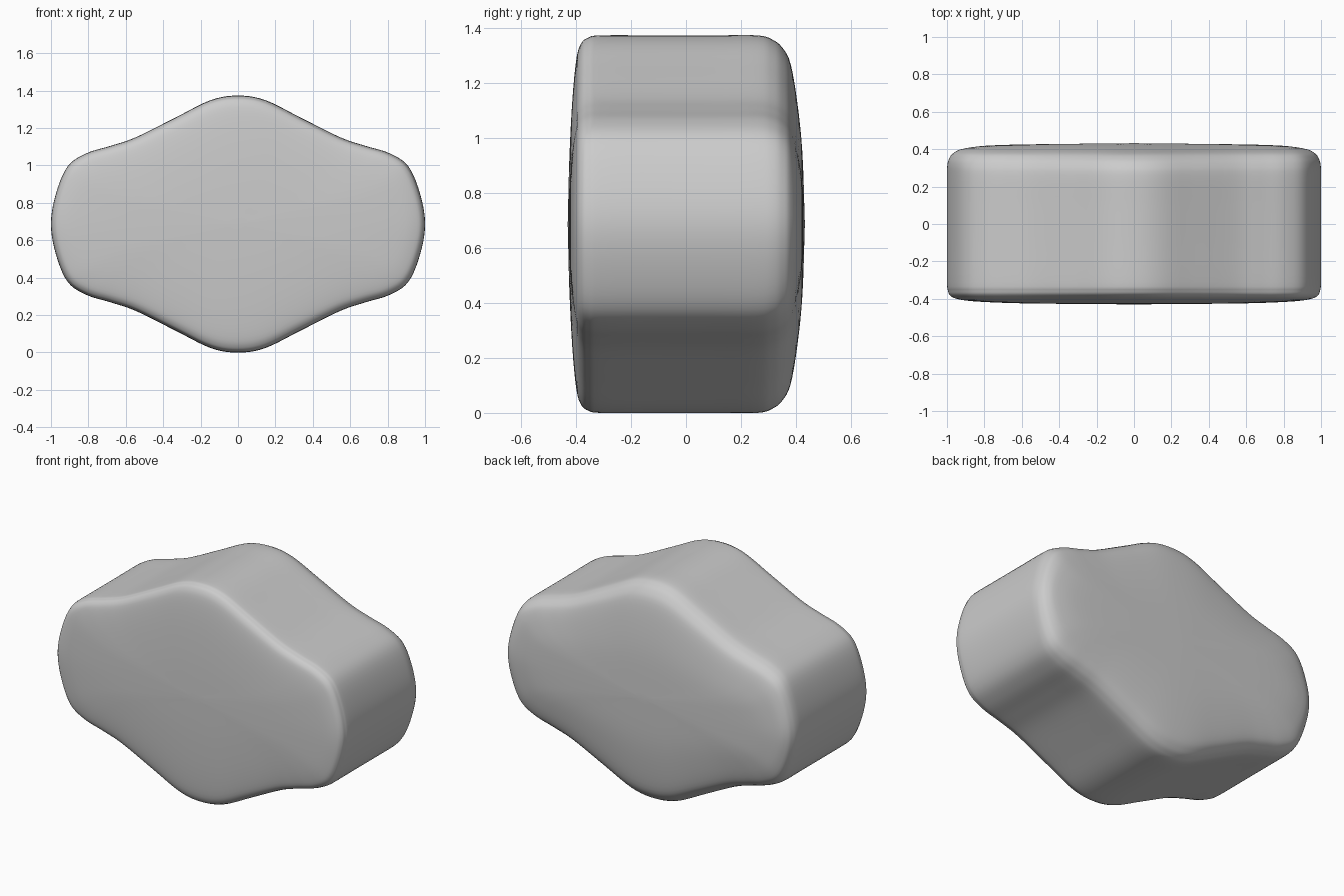
import bpy, bmesh

if "Cube" in bpy.data.objects:
    bpy.data.objects.remove(bpy.data.objects["Cube"])

MID = 0.686  # height of the centre line

def smooth_path(pts, steps, closed=False):
    """Catmull-Rom curve through the points."""
    n, out = len(pts), []
    for i in range(n if closed else n - 1):
        q = [pts[(i + k) % n] if closed else pts[min(max(i + k, 0), n - 1)]
             for k in (-1, 0, 1, 2)]
        for s in range(steps):
            t = s / steps
            out.append(tuple(
                0.5 * (2 * b + (c - a) * t + (2 * a - 5 * b + 4 * c - d) * t * t
                       + (3 * b - a - 3 * c + d) * t ** 3)
                for a, b, c, d in zip(*q)))
    if not closed:
        out.append(pts[-1])
    return out

# Quarter of the front outline, mirrored to a full loop
quarter = [(0, .686), (.145, .662), (.33, .571), (.545, .464), (.68, .418),
           (.81, .378), (.91, .309), (.973, .163), (1, 0)]
half = quarter + [(x, -z) for x, z in quarter[-2::-1]]
loop = half + [(-x, z) for x, z in half[-2:0:-1]]
outline = smooth_path(loop, 5, True)

# Front-to-back sections: y, width scale, height scale
sections = [(-.429, .1, .06), (-.424, .6, .35), (-.413, .86, .66), (-.398, .955, .88),
            (-.38, .985, .96), (-.355, .995, .988), (-.31, 1, 1), (-.1, 1, 1),
            (.1, 1, 1), (.26, 1, 1), (.315, .998, .977), (.35, .988, .935),
            (.38, .965, .85), (.405, .9, .64), (.423, .7, .38), (.431, .1, .05)]

# Pillow-edged body
bm = bmesh.new()
rings = [[bm.verts.new((x * sx, y, MID + z * sz)) for x, z in outline]
         for y, sx, sz in smooth_path(sections, 4)]
n = len(outline)
for a, b in zip(rings, rings[1:]):
    for i in range(n):
        j = (i + 1) % n
        bm.faces.new((a[i], a[j], b[j], b[i]))
for ring, y in ((rings[0], -.43), (rings[-1], .432)):
    c = bm.verts.new((0, y, MID))
    for i in range(n):
        bm.faces.new((ring[i], ring[(i + 1) % n], c))
bmesh.ops.recalc_face_normals(bm, faces=bm.faces)
for f in bm.faces:
    f.smooth = True
mesh = bpy.data.meshes.new("rounded_body")
bm.to_mesh(mesh)
bm.free()
bpy.context.collection.objects.link(bpy.data.objects.new("rounded_body", mesh))
